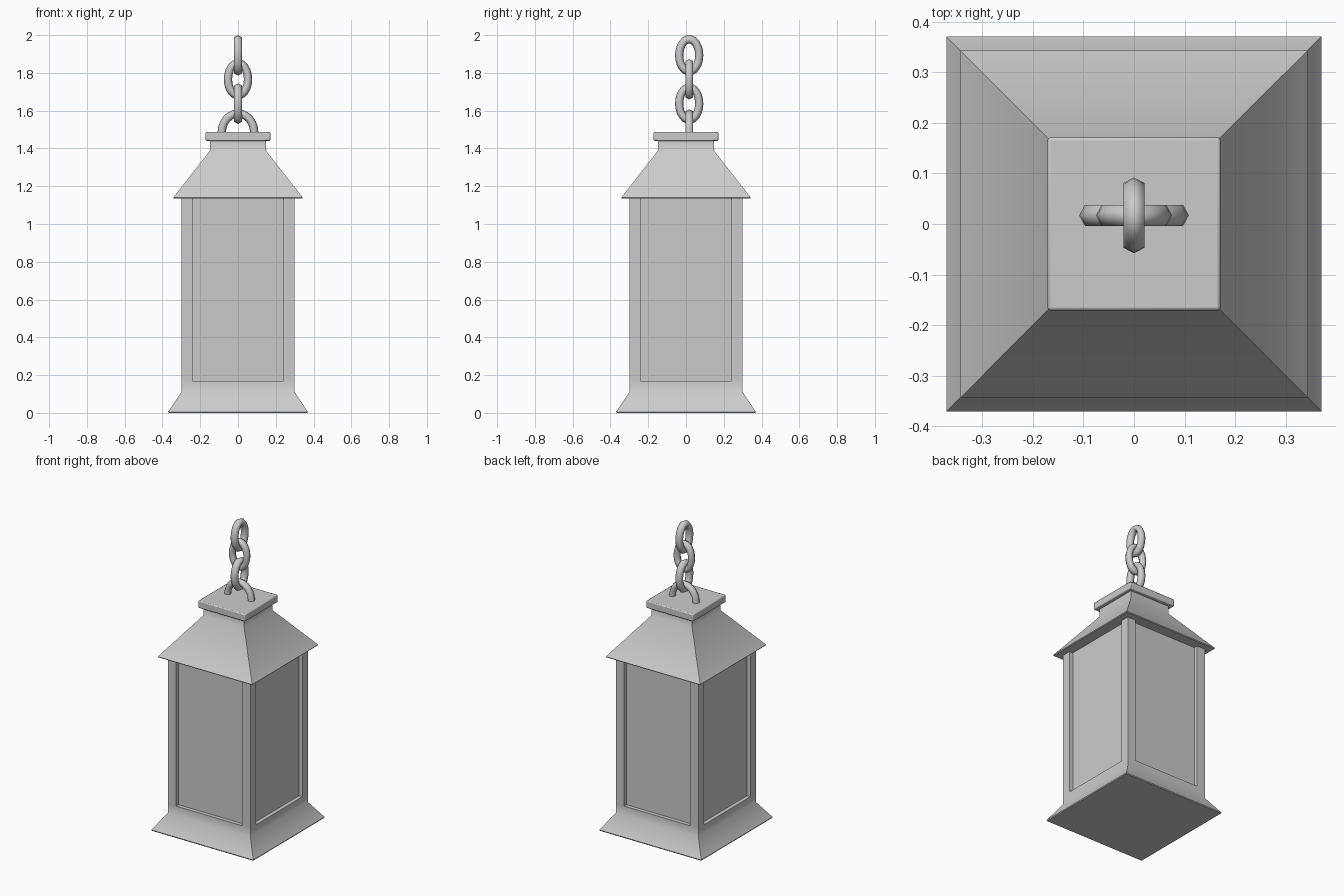
import bpy, bmesh
from math import pi, sin, cos, radians

if "Cube" in bpy.data.objects:
    bpy.data.objects.remove(bpy.data.objects["Cube"])


def finish(name, bm, angle=40, bevel=0):
    bmesh.ops.recalc_face_normals(bm, faces=bm.faces[:])
    mesh = bpy.data.meshes.new(name)
    bm.to_mesh(mesh)
    bm.free()
    ob = bpy.data.objects.new(name, mesh)
    bpy.context.collection.objects.link(ob)
    if bevel:
        m = ob.modifiers.new("bevel", 'BEVEL')
        m.width, m.segments = bevel, 2
    bpy.ops.object.select_all(action='DESELECT')
    bpy.context.view_layer.objects.active = ob
    ob.select_set(True)
    bpy.ops.object.shade_smooth_by_angle(angle=radians(angle))
    return ob


def square_loft(name, profile, centre=(0, 0), bevel=0):
    """Stack of square sections given as (half width, z)."""
    bm = bmesh.new()
    rings = [[bm.verts.new((centre[0] + sx * h, centre[1] + sy * h, z))
              for sx, sy in ((-1, -1), (1, -1), (1, 1), (-1, 1))] for h, z in profile]
    for a, b in zip(rings, rings[1:]):
        for i in range(4):
            j = (i + 1) % 4
            bm.faces.new((a[i], a[j], b[j], b[i]))
    bm.faces.new(rings[0][::-1])
    bm.faces.new(rings[-1])
    return finish(name, bm, bevel=bevel)


def link(name, z, rx, rz, along_x, half=False, tube=0.022, y=0.017):
    """Oval ring with a six-sided section, standing in the xz or yz plane."""
    bm = bmesh.new()
    n = 12 if half else 24
    rings = []
    for i in range(n + 1 if half else n):
        t = (pi if half else 2 * pi) * i / n
        ring = []
        for k in range(6):
            a = 2 * pi * k / 6
            u = (rx + tube * cos(a)) * cos(t)
            w = (rz + tube * cos(a)) * sin(t)
            v = tube * 1.08 * sin(a)
            p = (u, y + v, z + w) if along_x else (v, y + u, z + w)
            ring.append(bm.verts.new(p))
        rings.append(ring)
    for i in range(n):
        a, b = rings[i], rings[(i + 1) % len(rings)]
        for k in range(6):
            m = (k + 1) % 6
            bm.faces.new((a[k], a[m], b[m], b[k]))
    if half:
        bm.faces.new(rings[0])
        bm.faces.new(rings[-1])
    return finish(name, bm, angle=65)


# Flared base with the lower rail of the windows
square_loft("base", [(0.368, 0), (0.37, 0.006), (0.30, 0.11), (0.30, 0.17)])

# Corner posts and the recessed panes between them
for sx in (-1, 1):
    for sy in (-1, 1):
        square_loft("corner_post", [(0.03, 0.17), (0.03, 1.14)], (sx * 0.27, sy * 0.27))
square_loft("window_panes", [(0.275, 0.165), (0.275, 1.14)])

# Roof with neck, and the cap on top
square_loft("roof", [(0.34, 1.135), (0.343, 1.14), (0.147, 1.39), (0.147, 1.445)])
square_loft("cap", [(0.171, 1.44), (0.171, 1.488)], bevel=0.006)

# Handle loop and hanging chain
link("handle_loop", 1.485, 0.086, 0.1, True, half=True)
for i, z in enumerate((1.637, 1.766, 1.893)):
    link("chain_link", z, 0.053, 0.085, i == 1)
